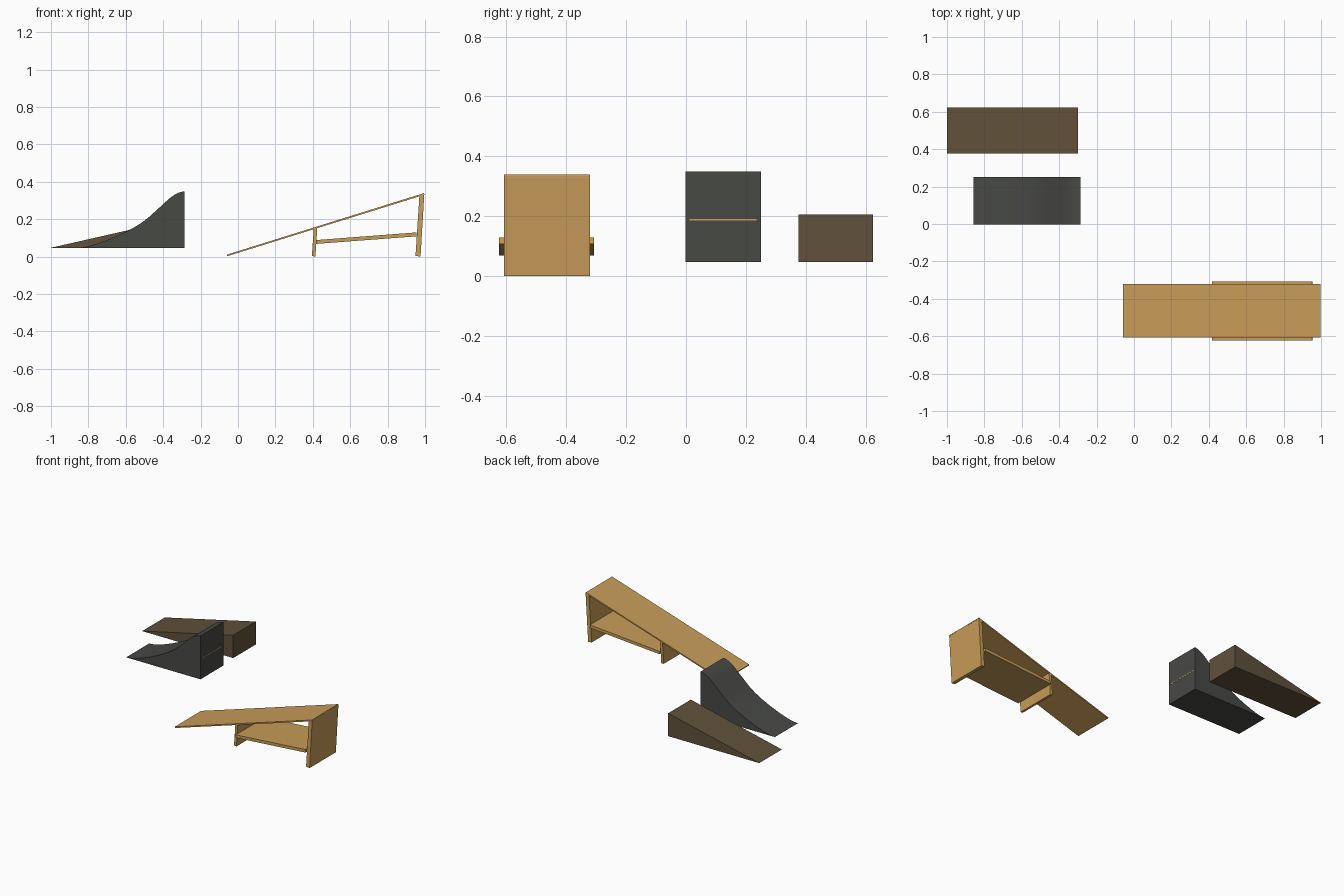
import bpy, bmesh
from mathutils import Vector

if "Cube" in bpy.data.objects:
    bpy.data.objects.remove(bpy.data.objects["Cube"])


def material(name, rgb):
    m = bpy.data.materials.new(name)
    m.diffuse_color = (*rgb, 1.0)
    m.use_nodes = True
    m.node_tree.nodes["Principled BSDF"].inputs["Base Color"].default_value = m.diffuse_color
    return m


WOOD = material("light wood", (0.58, 0.335, 0.10))
BROWN = material("dark brown", (0.115, 0.083, 0.043))
GREY = material("charcoal grey", (0.064, 0.067, 0.060))


def extrude_profile(name, pts, y0, y1, mat):
    """Solid from an (x, z) outline swept between two y values."""
    bm = bmesh.new()
    face = bm.faces.new([bm.verts.new((x, y0, z)) for x, z in pts])
    res = bmesh.ops.extrude_face_region(bm, geom=[face])
    moved = [v for v in res["geom"] if isinstance(v, bmesh.types.BMVert)]
    bmesh.ops.translate(bm, verts=moved, vec=(0, y1 - y0, 0))
    bmesh.ops.recalc_face_normals(bm, faces=bm.faces)
    mesh = bpy.data.meshes.new(name)
    bm.to_mesh(mesh)
    bm.free()
    mesh.materials.append(mat)
    ob = bpy.data.objects.new(name, mesh)
    bpy.context.collection.objects.link(ob)
    return ob


def smooth_path(pts, steps=5):
    """Catmull-Rom curve through the given points."""
    p = [Vector(q) for q in pts]
    p = [2 * p[0] - p[1]] + p + [2 * p[-1] - p[-2]]
    out = []
    for a, b, c, d in zip(p, p[1:], p[2:], p[3:]):
        for i in range(steps):
            t = i / steps
            out.append(0.5 * (2 * b + (c - a) * t + (2 * a - 5 * b + 4 * c - d) * t * t
                              + (3 * b - a - 3 * c + d) * t ** 3))
    return [tuple(v) for v in out] + [tuple(pts[-1])]


# straight wedge ramp
extrude_profile("wedge_ramp", [(-1, 0.047), (-0.30, 0.047), (-0.30, 0.206)],
                0.376, 0.624, BROWN)

# curved kicker ramp
curve = smooth_path([(-0.858, 0.047), (-0.80, 0.055), (-0.70, 0.088), (-0.585, 0.140),
                     (-0.50, 0.192), (-0.42, 0.262), (-0.36, 0.316), (-0.32, 0.340),
                     (-0.287, 0.349)])
kicker = extrude_profile("curved_ramp", curve + [(-0.287, 0.047)], -0.002, 0.25, GREY)
bpy.context.view_layer.objects.active = kicker
kicker.select_set(True)
bpy.ops.object.shade_smooth_by_angle(angle=0.5)

# thin wooden strip showing in the back of the kicker
extrude_profile("back_strip", [(-0.292, 0.185), (-0.286, 0.185), (-0.286, 0.190),
                               (-0.292, 0.190)], 0.012, 0.235, WOOD)

# long plank ramp: deck, two leaning legs and a wide sloping shelf
Y0, Y1 = -0.608, -0.320
extrude_profile("deck", [(-0.060, 0.010), (-0.057, 0.002), (0.996, 0.330), (0.994, 0.339)],
                Y0, Y1, WOOD)
extrude_profile("tall_leg", [(0.949, 0.003), (0.976, 0.0), (0.996, 0.335), (0.970, 0.327)],
                Y0, Y1, WOOD)
extrude_profile("short_leg", [(0.395, 0.003), (0.414, 0.0), (0.424, 0.156), (0.405, 0.150)],
                Y0, Y1, WOOD)
extrude_profile("shelf", [(0.420, 0.068), (0.955, 0.108), (0.953, 0.129), (0.418, 0.088)],
                -0.624, -0.307, WOOD)
